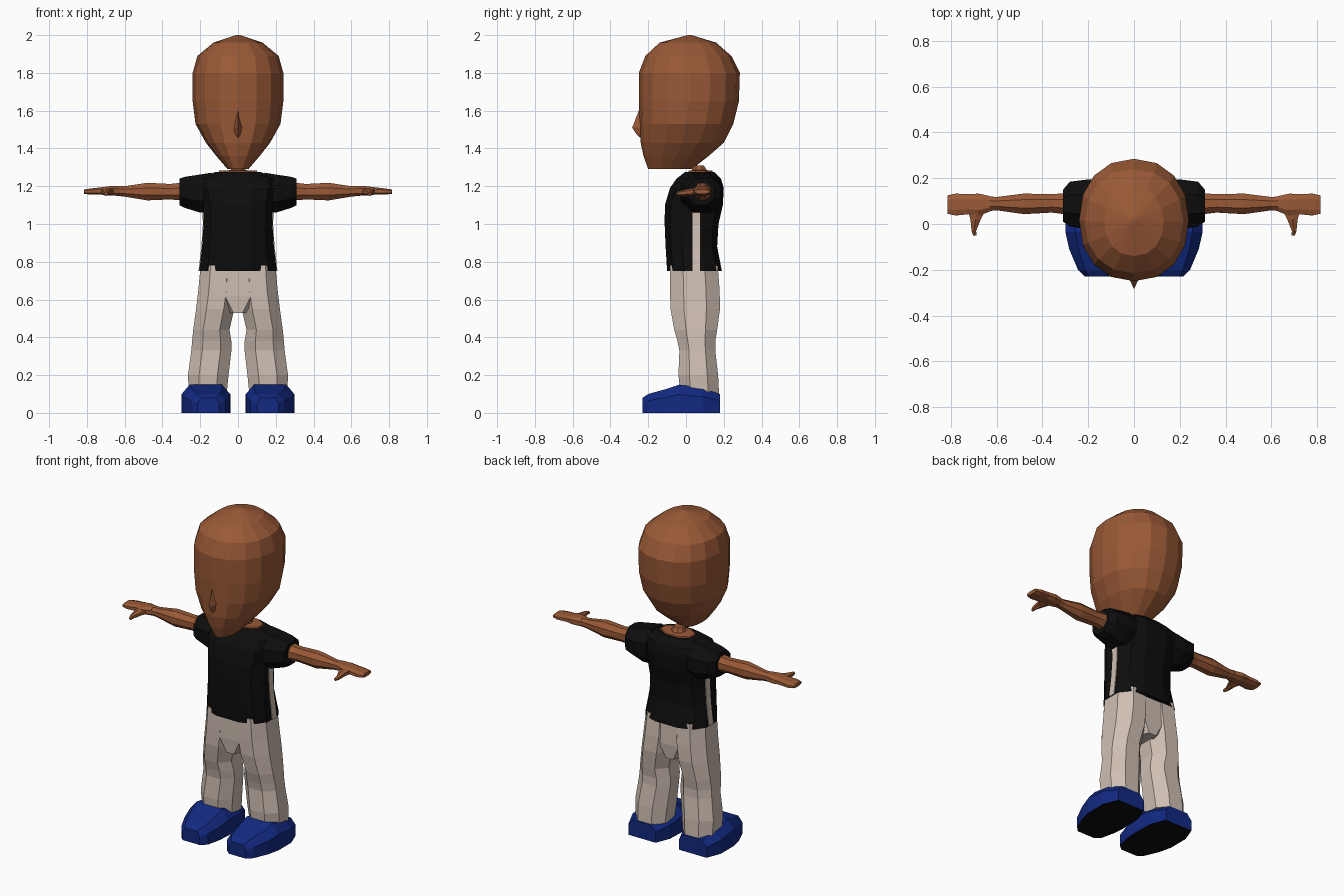
import bpy, bmesh
from math import sin, cos, pi
from mathutils import Vector

old = bpy.data.objects.get("Cube")
if old:
    bpy.data.objects.remove(old)


def material(name, rgb):
    m = bpy.data.materials.new(name)
    m.use_nodes = True
    m.diffuse_color = (*rgb, 1)
    m.node_tree.nodes["Principled BSDF"].inputs["Base Color"].default_value = (*rgb, 1)
    return m


SKIN = material("brown skin", (0.32, 0.10, 0.037))
BLACK = material("black cloth", (0.004, 0.004, 0.004))
BEIGE = material("beige cloth", (0.62, 0.52, 0.45))
BLUE = material("blue shoe", (0.006, 0.022, 0.22))


def ring(axis, pos, u0, u1, v0, v1, n=8, power=1.0, flat=True):
    """Rounded section inside a box; flat=True puts a face, not a corner, at each side."""
    off = pi / n if flat else 0
    fit = cos(off)
    pts = []
    for i in range(n):
        a = 2 * pi * i / n + off
        c, s = cos(a) / fit, sin(a) / fit
        c = (abs(c) ** power) * (1 if c > 0 else -1)
        s = (abs(s) ** power) * (1 if s > 0 else -1)
        u = (u0 + u1) / 2 + c * (u1 - u0) / 2
        v = (v0 + v1) / 2 + s * (v1 - v0) / 2
        pts.append({"x": (pos, u, v), "y": (u, pos, v), "z": (u, v, pos)}[axis])
    return pts


def loft(name, rings, mats, side=1, rule=None):
    """Skin a row of equal sections and cap both ends."""
    bm = bmesh.new()
    rows = [[bm.verts.new((side * x, y, z)) for x, y, z in r] for r in rings]
    for a, b in zip(rows, rows[1:]):
        for i in range(len(a)):
            j = (i + 1) % len(a)
            bm.faces.new((a[i], a[j], b[j], b[i]))
    bm.faces.new(rows[0])
    bm.faces.new(rows[-1])
    bmesh.ops.recalc_face_normals(bm, faces=bm.faces)
    if rule:
        for f in bm.faces:
            f.material_index = rule(f)
    mesh = bpy.data.meshes.new(name)
    bm.to_mesh(mesh)
    bm.free()
    ob = bpy.data.objects.new(name, mesh)
    for m in mats:
        mesh.materials.append(m)
    bpy.context.collection.objects.link(ob)
    return ob


def pair(name, rings, mats, rule=None):
    for label, side in (("left", 1), ("right", -1)):
        loft(label + "_" + name, rings, mats, side, rule)


# Head: height, half width, front, back
head = [(1.29, .055, -.20, .03), (1.36, .115, -.225, .12), (1.43, .17, -.24, .20),
        (1.53, .225, -.245, .25), (1.65, .24, -.25, .28), (1.80, .24, -.25, .285),
        (1.89, .215, -.215, .24), (1.96, .13, -.14, .16), (2.0, .012, .01, .03)]
loft("head", [ring("z", z, -w, w, f, b, 16, .92, False) for z, w, f, b in head], [SKIN])

# Nose: narrow wedge on the face
nose = [(1.45, .008, -.235), (1.475, .026, -.262), (1.51, .03, -.285), (1.60, .008, -.25)]
loft("nose", [[(-w, -.22, z), (0, y, z), (w, -.22, z)] for z, w, y in nose], [SKIN])

# Neck rising out of the collar
neck = [(1.22, .12, .0, .15), (1.282, .10, .015, .14), (1.285, .04, .03, .11), (1.31, .03, .035, .095)]
loft("neck", [ring("z", z, -w, w, f, b) for z, w, f, b in neck], [SKIN])

# Shirt body
shirt = [(.75, .205, -.10, .19), (.88, .19, -.108, .165), (1.0, .182, -.113, .172),
         (1.10, .185, -.112, .195), (1.19, .205, -.085, .20), (1.24, .20, -.05, .185),
         (1.275, .12, -.005, .15)]
loft("shirt_body", [ring("z", z, -w, w, f, b, 12, .75) for z, w, f, b in shirt], [BLACK])

# Pale side seams of the shirt
seam = [ring("z", z, w - .01, w + .004, .035, .075, 4, .3) for z, w, f, b in shirt[:4]]
pair("side_seam", seam, [BEIGE])

# Sleeves and arms: distance out, back-front range, low-high range
sleeve = [(.14, -.03, .19, 1.06, 1.272), (.20, -.025, .195, 1.06, 1.262),
          (.28, -.01, .185, 1.085, 1.25), (.31, .01, .15, 1.10, 1.24)]
pair("sleeve", [ring("x", *s) for s in sleeve], [BLACK])
arm = [(.24, .035, .14, 1.12, 1.225), (.36, .05, .13, 1.13, 1.212), (.48, .043, .133, 1.125, 1.218),
       (.60, .06, .118, 1.145, 1.20), (.65, .055, .122, 1.15, 1.20)]
pair("arm", [ring("x", *s) for s in arm], [SKIN])
hand = [(.63, .055, .122, 1.15, 1.20), (.68, .035, .133, 1.15, 1.20), (.72, .043, .13, 1.155, 1.195),
        (.78, .037, .133, 1.155, 1.188), (.815, .045, .125, 1.16, 1.183)]
pair("hand", [ring("x", *s, 8, .8) for s in hand], [SKIN])
thumb = [(.07, .645, .73, 1.155, 1.19), (.02, .67, .715, 1.153, 1.185),
         (-.03, .69, .71, 1.15, 1.175), (-.05, .688, .703, 1.152, 1.168)]
pair("thumb", [ring("y", *s, 6) for s in thumb], [SKIN])

# Trousers: hips and two legs
hips = [(.53, .05, -.075, .16), (.62, .14, -.084, .17), (.80, .19, -.085, .165)]
loft("trouser_hips", [ring("z", z, -w, w, f, b, 8, .8) for z, w, f, b in hips], [BEIGE])
leg = [(.10, .06, .26, -.03, .175), (.20, .05, .265, -.04, .17), (.33, .035, .247, -.035, .155),
       (.38, .035, .243, -.045, .155), (.44, .045, .237, -.062, .165), (.55, .02, .222, -.082, .18),
       (.65, .005, .21, -.085, .178), (.78, .005, .198, -.085, .168)]
pair("trouser_leg", [ring("z", *s, 8, .9) for s in leg], [BEIGE])


# Shoes: six-sided sections from toe to heel, with black soles
def shoe_section(y, x0, x1, top):
    inset = (x1 - x0) * .17
    return [(x0, y, 0), (x1, y, 0), (x1, y, top * .65),
            (x1 - inset, y, top), (x0 + inset, y, top), (x0, y, top * .65)]


shoe = [(-.23, .10, .215, .08), (-.20, .065, .245, .10), (-.11, .045, .283, .125),
        (-.035, .04, .30, .15), (.09, .045, .30, .13), (.18, .08, .265, .10)]
pair("shoe", [shoe_section(*s) for s in shoe], [BLUE, BLACK],
     lambda f: 1 if f.normal.z < -.5 else 0)
